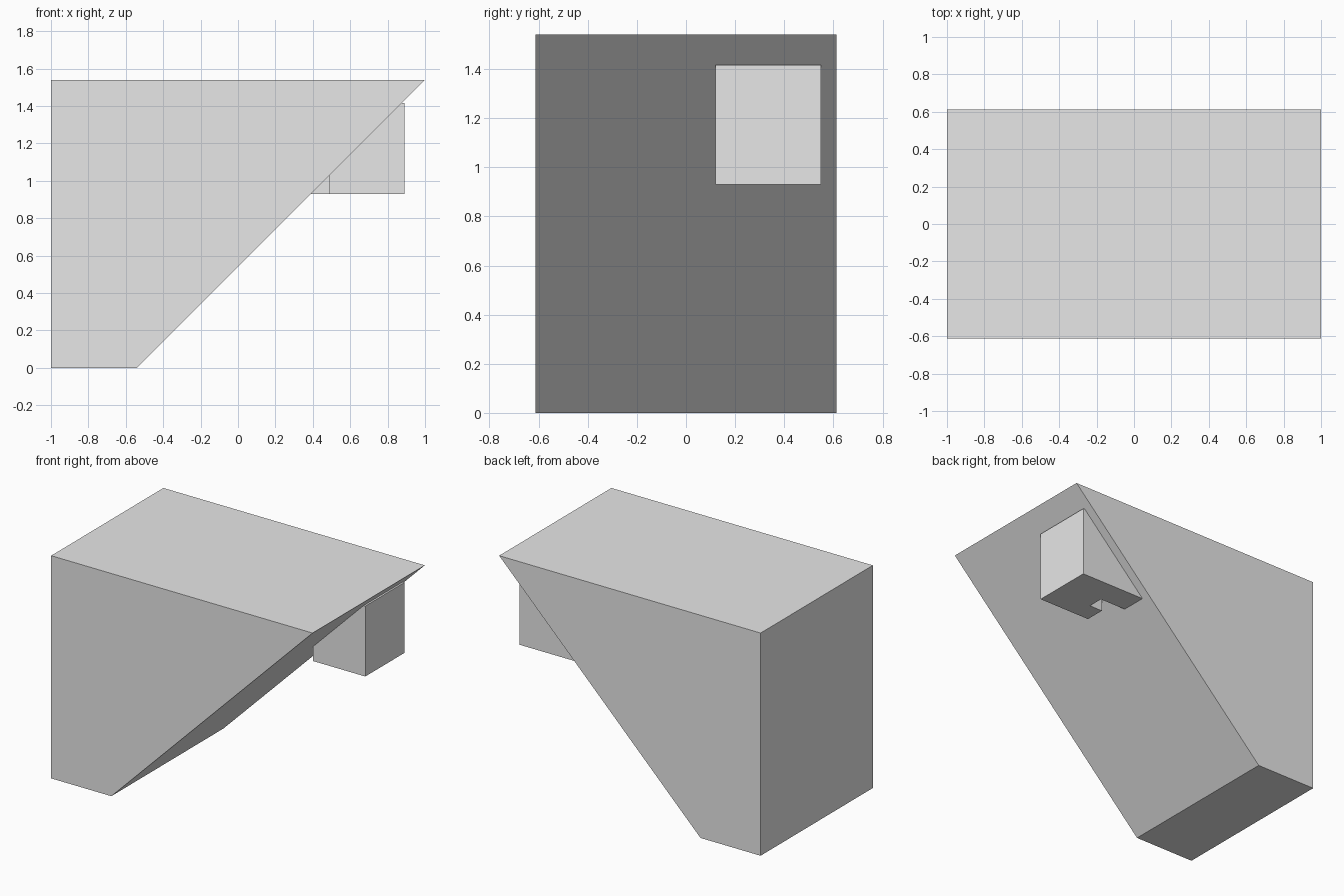
import bpy
import bmesh
from mathutils import Vector

cube = bpy.data.objects.get("Cube")
if cube:
    bpy.data.objects.remove(cube, do_unlink=True)

GREY = (0.8, 0.8, 0.8, 1.0)
grey = bpy.data.materials.new("light grey")
grey.use_nodes = True
grey.diffuse_color = GREY
grey.node_tree.nodes["Principled BSDF"].inputs["Base Color"].default_value = GREY


def prism(name, profile, offset):
    """Extrude a closed flat profile along the offset vector."""
    bm = bmesh.new()
    face = bm.faces.new([bm.verts.new(p) for p in profile])
    result = bmesh.ops.extrude_face_region(bm, geom=[face])
    moved = [v for v in result["geom"] if isinstance(v, bmesh.types.BMVert)]
    bmesh.ops.translate(bm, verts=moved, vec=Vector(offset))
    bmesh.ops.recalc_face_normals(bm, faces=bm.faces)
    mesh = bpy.data.meshes.new(name)
    bm.to_mesh(mesh)
    bm.free()
    mesh.materials.append(grey)
    obj = bpy.data.objects.new(name, mesh)
    bpy.context.collection.objects.link(obj)
    return obj


# Main body: side profile with a 45 degree overhang, extruded through the depth
half_depth = 0.613
side = [(-1, 0), (-0.54, 0), (1, 1.54), (-1, 1.54)]
prism("sloped_body", [(x, -half_depth, z) for x, z in side], (0, 2 * half_depth, 0))

# Block hanging from the slope, its footprint notched on the inner side
bottom, top = 0.93, 1.417
footprint = [(0.89, 0.12), (0.89, 0.55), (0.39, 0.55), (0.39, 0.37),
             (0.59, 0.37), (0.59, 0.26), (0.49, 0.26), (0.49, 0.12)]
prism("notched_block", [(x, y, bottom) for x, y in footprint], (0, 0, top - bottom))
